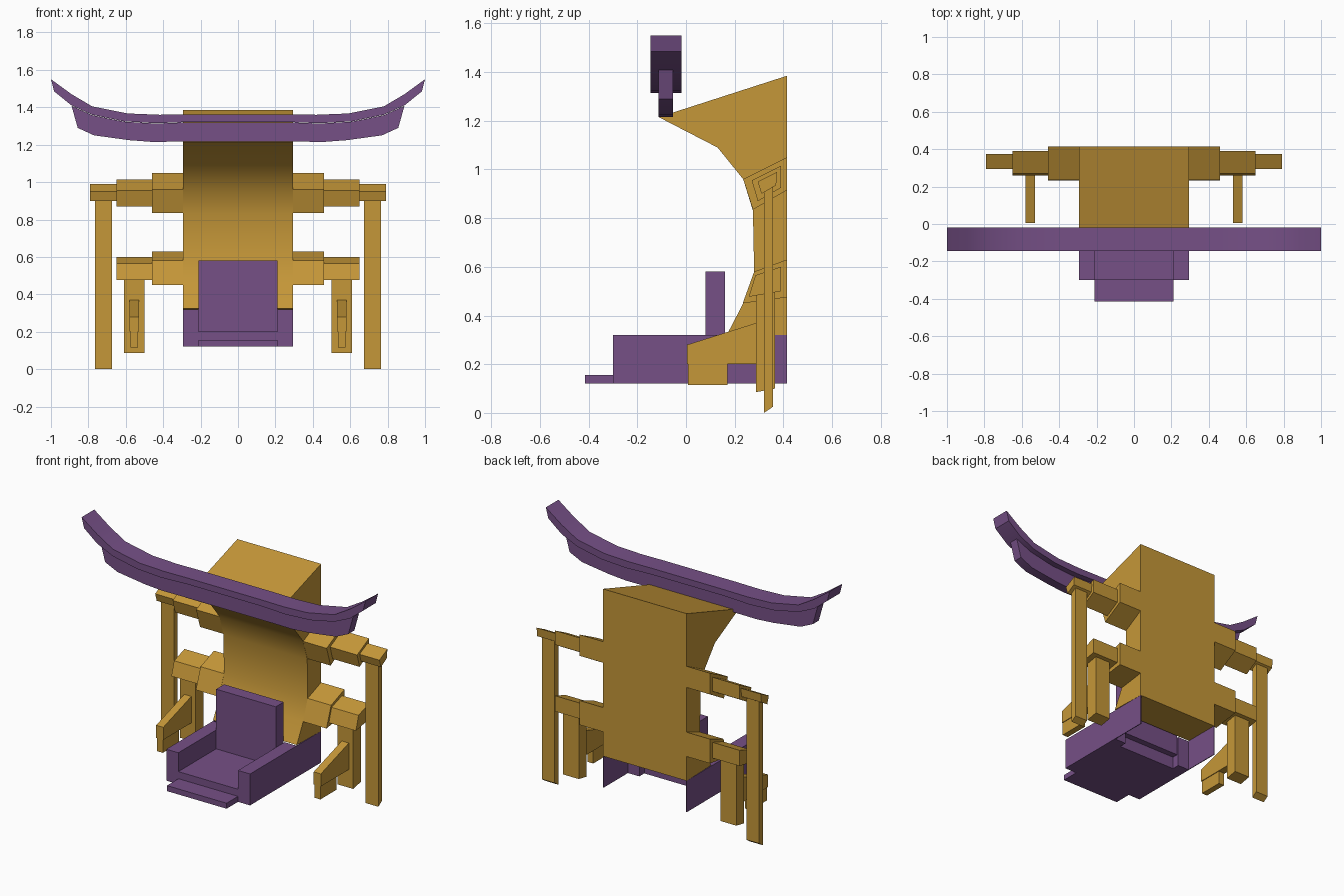
import bpy, bmesh

if "Cube" in bpy.data.objects:
    bpy.data.objects.remove(bpy.data.objects["Cube"])


def material(name, rgb):
    m = bpy.data.materials.new(name)
    m.diffuse_color = (*rgb, 1)
    m.use_nodes = True
    m.node_tree.nodes["Principled BSDF"].inputs["Base Color"].default_value = m.diffuse_color
    return m


GOLD = material("gold", (0.56, 0.31, 0.04))
PURPLE = material("purple", (0.18, 0.08, 0.24))


def loft(name, sections, mat, mirror=False, smooth=False):
    """Skin a row of matching cross-sections and cap both ends."""
    bm = bmesh.new()
    rings = [[bm.verts.new(p) for p in s] for s in sections]
    n = len(rings[0])
    for a, b in zip(rings, rings[1:]):
        for i in range(n):
            j = (i + 1) % n
            bm.faces.new((a[i], a[j], b[j], b[i]))
    bm.faces.new(rings[0])
    bm.faces.new(rings[-1])
    bmesh.ops.recalc_face_normals(bm, faces=bm.faces)
    me = bpy.data.meshes.new(name)
    bm.to_mesh(me)
    bm.free()
    ob = bpy.data.objects.new(name, me)
    bpy.context.collection.objects.link(ob)
    me.materials.append(mat)
    if mirror:
        ob.modifiers.new("mirror", 'MIRROR').use_mirror_merge = False
    if smooth:
        bpy.ops.object.select_all(action='DESELECT')
        ob.select_set(True)
        bpy.context.view_layer.objects.active = ob
        bpy.ops.object.shade_smooth_by_angle(angle=0.6)
    return ob


def prism(name, profile, x0, x1, mat, **kw):
    """Extrude a (y, z) profile along x."""
    return loft(name, [[(x, y, z) for y, z in profile] for x in (x0, x1)], mat, **kw)


def box(name, x0, x1, y0, y1, z0, z1, mat, **kw):
    return prism(name, [(y0, z0), (y1, z0), (y1, z1), (y0, z1)], x0, x1, mat, **kw)


def beam(name, half, y0, y1):
    """Curved beam from half-stations (x_top, z_top, x_bottom, z_bottom)."""
    full = [(-a, b, -c, d) for a, b, c, d in reversed(half)] + half
    loft(name, [[(a, y0, b), (a, y1, b), (c, y1, d), (c, y0, d)]
                for a, b, c, d in full], PURPLE, smooth=True)


# Trunk with swept, overhanging front
prism("trunk", [(0.415, 0.32), (0.415, 1.385), (-0.112, 1.215), (0.13, 1.09),
                (0.235, 0.96), (0.275, 0.83), (0.28, 0.58), (0.235, 0.45),
                (0.17, 0.325)], -0.295, 0.295, GOLD, smooth=True)

# Stepped upper and lower branches
for name, x0, x1, prof in [
    ("upper_branch_inner", 0.295, 0.46, [(0.235, 0.96), (0.415, 1.05), (0.415, 0.915), (0.275, 0.835)]),
    ("upper_branch_middle", 0.46, 0.65, [(0.27, 0.955), (0.39, 1.015), (0.39, 0.925), (0.295, 0.87)]),
    ("upper_branch_outer", 0.65, 0.79, [(0.295, 0.95), (0.375, 0.99), (0.37, 0.935), (0.31, 0.9)]),
    ("lower_branch_inner", 0.295, 0.46, [(0.28, 0.58), (0.415, 0.63), (0.415, 0.475), (0.233, 0.45)]),
    ("lower_branch_outer", 0.46, 0.65, [(0.285, 0.565), (0.39, 0.6), (0.39, 0.5), (0.258, 0.477)]),
]:
    prism(name, prof, x0, x1, GOLD, mirror=True)

# Hanging posts with slanted ends
prism("long_post", [(0.32, 0.0), (0.357, 0.025), (0.357, 0.935), (0.32, 0.91)],
      0.675, 0.765, GOLD, mirror=True)
prism("short_post", [(0.287, 0.085), (0.365, 0.1), (0.365, 0.5), (0.287, 0.485)],
      0.5, 0.61, GOLD, mirror=True)

# Forward bracket and its foot
prism("bracket", [(0.005, 0.28), (0.29, 0.37), (0.29, 0.2), (0.005, 0.2)],
      0.53, 0.58, GOLD, mirror=True)
box("bracket_foot", 0.535, 0.575, 0.008, 0.17, 0.115, 0.2, GOLD, mirror=True)

# Chair
box("seat", -0.21, 0.21, -0.3, 0.12, 0.12, 0.2, PURPLE)
box("backrest", -0.21, 0.21, 0.08, 0.16, 0.2, 0.58, PURPLE)
box("footrest", -0.21, 0.21, -0.415, -0.3, 0.12, 0.155, PURPLE)
box("armrest", 0.21, 0.295, -0.3, 0.17, 0.12, 0.32, PURPLE, mirror=True)
box("side_panel", 0.29, 0.295, 0.17, 0.415, 0.12, 0.32, PURPLE, mirror=True)

# Upswept roof beams
beam("roof_beam", [(0.25, 1.362, 0.25, 1.322), (0.42, 1.36, 0.44, 1.315),
                   (0.59, 1.367, 0.61, 1.325), (0.78, 1.405, 0.78, 1.36),
                   (0.89, 1.47, 0.89, 1.41), (1.0, 1.55, 0.983, 1.485)], -0.145, -0.018)
beam("under_beam", [(0.25, 1.32, 0.25, 1.217), (0.44, 1.313, 0.46, 1.215),
                    (0.61, 1.323, 0.58, 1.224), (0.78, 1.358, 0.77, 1.25),
                    (0.89, 1.408, 0.857, 1.29)], -0.113, -0.053)
